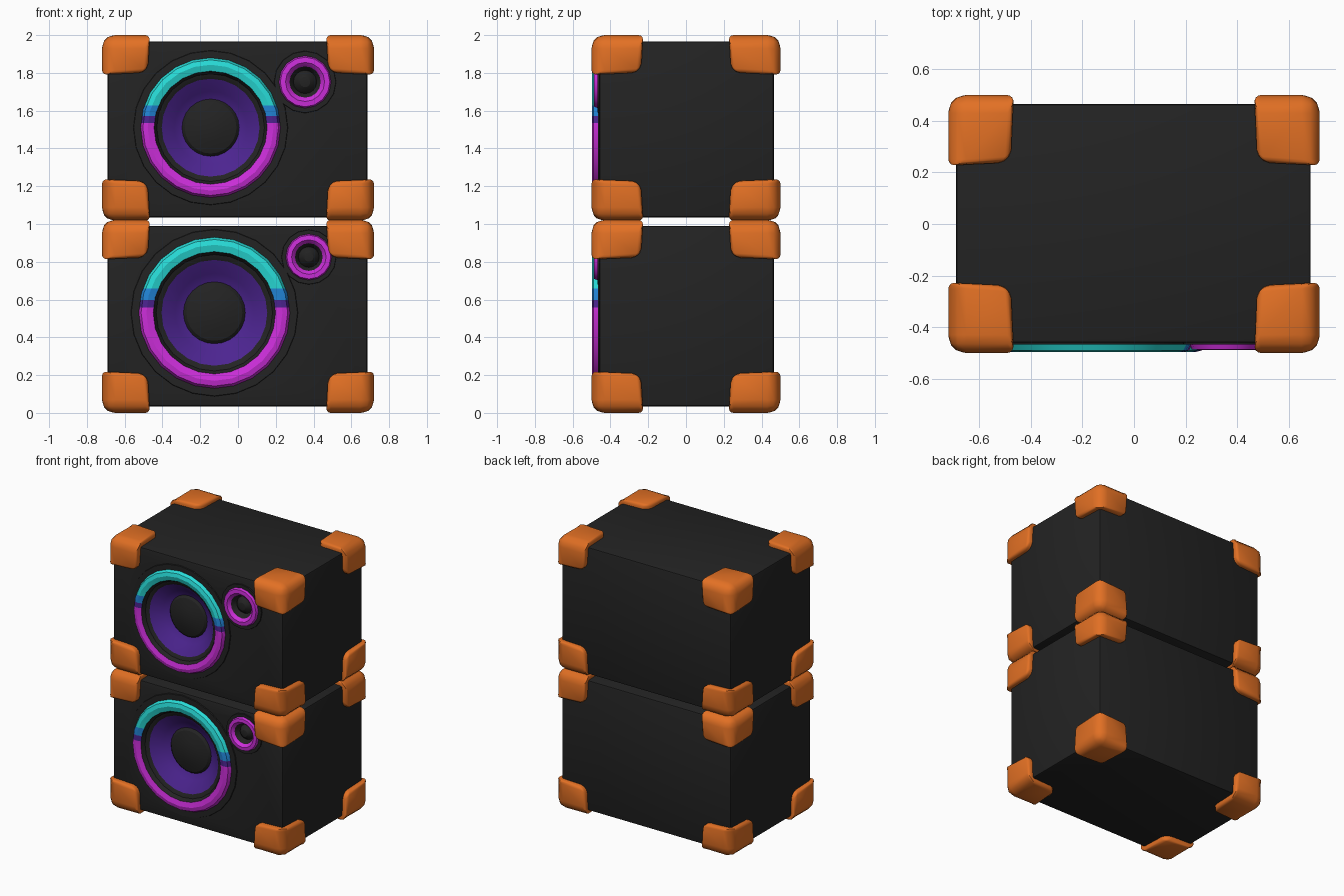
import bpy, bmesh
from math import cos, sin, pi, radians
from mathutils import Vector

cube = bpy.data.objects.get("Cube")
if cube:
    bpy.data.objects.remove(cube, do_unlink=True)


def material(name, rgb):
    lin = [((c / 255 + 0.055) / 1.055) ** 2.4 for c in rgb] + [1]
    m = bpy.data.materials.new(name)
    m.use_nodes = True
    m.diffuse_color = lin
    bsdf = next(n for n in m.node_tree.nodes if n.type == 'BSDF_PRINCIPLED')
    bsdf.inputs["Base Color"].default_value = lin
    return m


BLACK = material("charcoal black", (35, 35, 35))
ORANGE = material("orange", (226, 112, 36))
CYAN = material("cyan", (40, 220, 216))
BLUE = material("blue", (34, 134, 216))
PURPLE = material("purple", (76, 36, 144))
MAGENTA = material("magenta", (204, 46, 218))
PALETTE = [BLACK, PURPLE, MAGENTA, BLUE, CYAN]
RING = 2


def make_object(name, bm, mats):
    mesh = bpy.data.meshes.new(name)
    bm.to_mesh(mesh)
    bm.free()
    ob = bpy.data.objects.new(name, mesh)
    bpy.context.collection.objects.link(ob)
    for m in mats:
        mesh.materials.append(m)
    return ob


def activate(ob):
    bpy.ops.object.select_all(action='DESELECT')
    ob.select_set(True)
    bpy.context.view_layer.objects.active = ob


def smooth(ob, angle):
    activate(ob)
    bpy.ops.object.shade_smooth_by_angle(angle=radians(angle))


def box(lo, hi):
    lo, hi = Vector(lo), Vector(hi)
    bm = bmesh.new()
    bmesh.ops.create_cube(bm, size=1)
    for v in bm.verts:
        v.co = (lo + hi) / 2 + v.co * (hi - lo)
    return bm


def lathe(profile, cx, cz, radius, sides):
    """Spin (radius, y, colour) steps around the y direction."""
    bm = bmesh.new()
    rings = []
    for r, y, _ in profile:
        rings.append([bm.verts.new((cx + r * radius * cos(2 * pi * i / sides), y,
                                    cz + r * radius * sin(2 * pi * i / sides)))
                      for i in range(sides)])
    for k in range(len(rings) - 1):
        a, b = rings[k], rings[k + 1]
        for i in range(sides):
            j = (i + 1) % sides
            f = bm.faces.new((a[i], a[j], b[j], b[i]))
            f.material_index = profile[k + 1][2]
    bmesh.ops.remove_doubles(bm, verts=bm.verts[:], dist=1e-5)
    return bm


# Profiles run from the outer rim inward: radius factor, y, colour of the step
WOOFER = [(1.11, -0.455, 0), (1.10, -0.467, 0), (1.0, -0.467, 0),
          (0.97, -0.490, 2), (0.90, -0.497, 2), (0.81, -0.487, 2),
          (0.77, -0.460, 0), (0.70, -0.450, 0),
          (0.52, -0.385, 1), (0.41, -0.365, 1),
          (0.37, -0.380, 0), (0.20, -0.398, 0), (0, -0.405, 0)]
TWEETER = [(1.2, -0.455, 0), (1.18, -0.468, 0), (1.0, -0.468, 0),
           (0.95, -0.486, 2), (0.75, -0.488, 2), (0.60, -0.470, 2),
           (0.45, -0.430, 0), (0.38, -0.445, 0), (0.2, -0.462, 0), (0, -0.466, 0)]


def speaker(name, profile, cx, cz, radius, sides, bands=()):
    bm = lathe(profile, cx, cz, radius, sides)
    # Cut the coloured ring at each band height, then colour it by height
    for h in bands:
        faces = [f for f in bm.faces if f.material_index == RING]
        geom = set(faces)
        for f in faces:
            geom.update(f.edges)
            geom.update(f.verts)
        bmesh.ops.bisect_plane(bm, geom=list(geom), plane_co=(0, 0, cz + h * radius),
                               plane_no=(0, 0, 1))
    colours = [2, 1, 3, 4]
    for f in bm.faces:
        if f.material_index == RING:
            z = (f.calc_center_median().z - cz) / radius
            f.material_index = colours[sum(z > h for h in bands)]
    smooth(make_object(name, bm, PALETTE), 25)


def cabinet(name, z0, z1, holes):
    bm = box((-0.69, -0.46, z0), (0.685, 0.465, z1))
    bmesh.ops.bevel(bm, geom=bm.edges[:], offset=0.012, segments=2,
                    profile=0.5, affect='EDGES')
    ob = make_object(name, bm, [BLACK])
    # Sink a round recess for each speaker
    for cx, cz, r in holes:
        cutter_bm = lathe([(0, -0.6, 0), (r, -0.6, 0), (r, -0.3, 0), (0, -0.3, 0)],
                          cx, cz, 1, 24)
        bmesh.ops.recalc_face_normals(cutter_bm, faces=cutter_bm.faces[:])
        cutter = make_object("recess_cutter", cutter_bm, [BLACK])
        cutter.hide_render = True
        activate(ob)
        mod = ob.modifiers.new("recess", 'BOOLEAN')
        mod.operation, mod.solver, mod.object = 'DIFFERENCE', 'EXACT', cutter
        bpy.ops.object.modifier_apply(modifier=mod.name)
        bpy.data.objects.remove(cutter, do_unlink=True)
    smooth(ob, 30)


def corner_guard(name, sx, sy, outer_z, inner_z):
    outer = Vector((0.72 * sx, 0.5 * sy, outer_z))
    inner = Vector((0.465 * sx, 0.225 * sy, inner_z))
    bm = box([min(p) for p in zip(outer, inner)], [max(p) for p in zip(outer, inner)])
    weight = bm.edges.layers.float.new("bevel_weight_edge")

    def outer_axes(v):
        return [abs(v.co[i] - outer[i]) < 1e-4 for i in range(3)]
    # Round outer edges most, inner corners well, and the lips only slightly
    for e in bm.edges:
        a, b = (outer_axes(v) for v in e.verts)
        shared = sum(p and q for p, q in zip(a, b))
        e[weight] = {2: 1.0, 1: 0.3, 0: 0.7}[shared]
    # Flare the guard a little toward its outer faces
    for v in bm.verts:
        if sum(outer_axes(v)) == 1:
            v.co += (outer - inner) * 0.06 * Vector([not o for o in outer_axes(v)])
    ob = make_object(name, bm, [ORANGE])
    mod = ob.modifiers.new("rounding", 'BEVEL')
    mod.limit_method, mod.width, mod.segments = 'WEIGHT', 0.07, 3
    activate(ob)
    bpy.ops.object.modifier_apply(modifier=mod.name)
    smooth(ob, 35)


# Two stacked cabinets: z range, guard range, woofer and tweeter (x, z, radius)
UNITS = {
    "lower": ((0.035, 0.99), (0.0, 1.022), (-0.125, 0.53, 0.40), (0.375, 0.825, 0.122)),
    "upper": ((1.035, 1.967), (1.018, 2.0), (-0.145, 1.51, 0.37), (0.355, 1.752, 0.138)),
}
for unit, ((z0, z1), (g0, g1), woofer, tweeter) in UNITS.items():
    holes = [(woofer[0], woofer[1], woofer[2] * 0.95),
             (tweeter[0], tweeter[1], tweeter[2] * 0.9)]
    cabinet(unit + "_cabinet", z0, z1, holes)
    speaker(unit + "_woofer", WOOFER, *woofer, 24, (0.07, 0.17, 0.32))
    speaker(unit + "_tweeter", TWEETER, *tweeter, 16)
    for sx, side in ((1, "left"), (-1, "right")):
        for sy, end in ((-1, "front"), (1, "back")):
            corner_guard(f"{unit}_{end}_{side}_bottom_guard", sx, sy, g0, g0 + 0.22)
            corner_guard(f"{unit}_{end}_{side}_top_guard", sx, sy, g1, g1 - 0.21)
